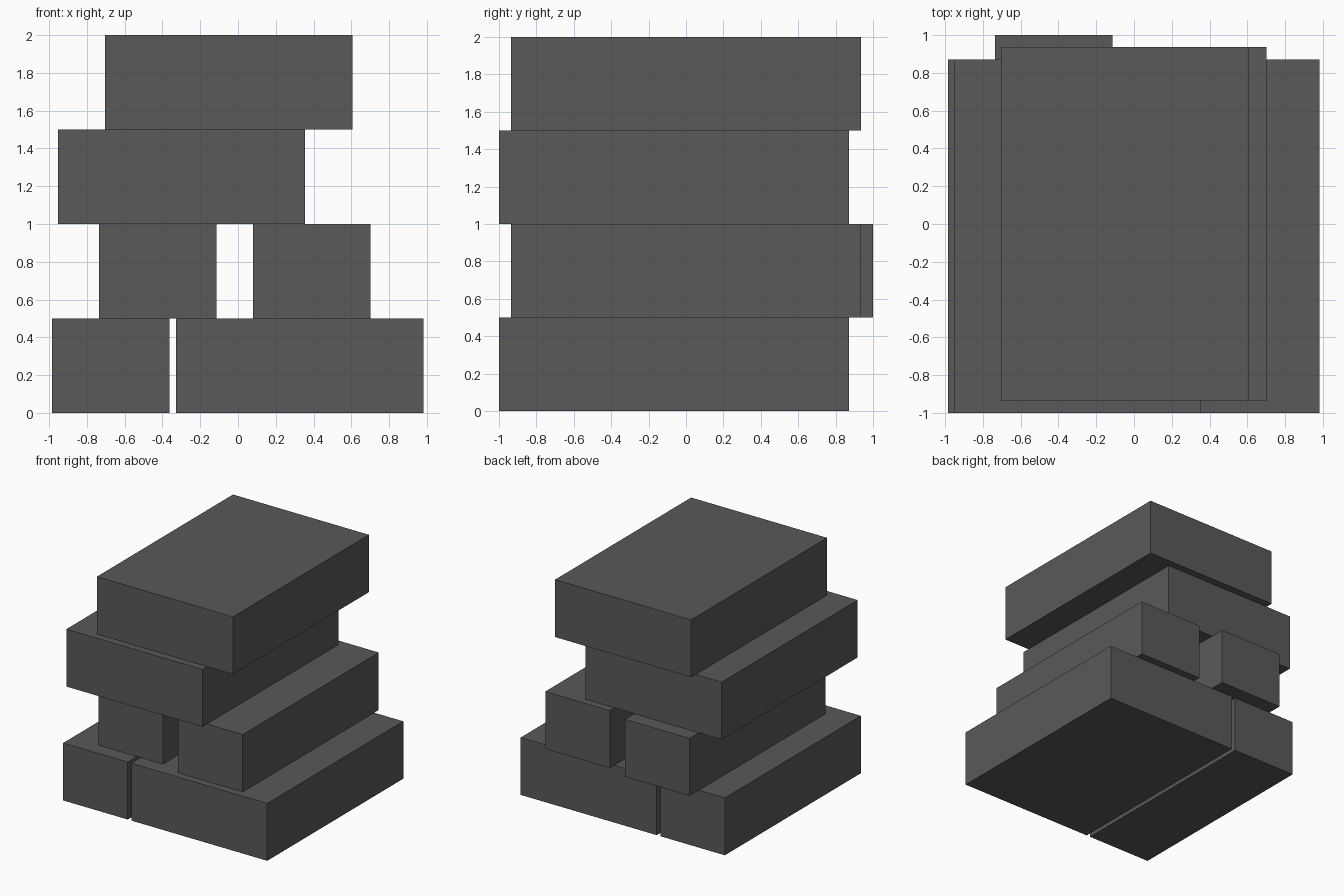
import bpy

cube = bpy.data.objects.get("Cube")
if cube:
    bpy.data.objects.remove(cube, do_unlink=True)

# One dark grey for every block
grey = bpy.data.materials.new("dark_grey")
grey.use_nodes = True
colour = (0.1, 0.1, 0.1, 1)
grey.diffuse_color = colour
grey.node_tree.nodes["Principled BSDF"].inputs["Base Color"].default_value = colour

WIDE, NARROW = 1.31, 0.622   # block widths
DEPTH, HEIGHT = 1.872, 0.5   # shared by all blocks


def block(name, width, left_edge, front_edge, layer):
    """Add a block resting on the given layer of the stack."""
    bpy.ops.mesh.primitive_cube_add(
        size=1,
        location=(left_edge + width / 2, front_edge + DEPTH / 2, (layer + 0.5) * HEIGHT))
    obj = bpy.context.object
    obj.name = name
    obj.scale = (width, DEPTH, HEIGHT)
    bpy.ops.object.transform_apply(location=False, rotation=False, scale=True)
    obj.data.materials.append(grey)


# Bottom layer: a narrow and a wide block
block("bottom_narrow_block", NARROW, -0.985, -1, 0)
block("bottom_wide_block", WIDE, -0.328, -1, 0)

# Second layer: two narrow blocks with a gap
block("middle_right_block", NARROW, -0.735, -0.872, 1)
block("middle_left_block", NARROW, 0.079, -0.936, 1)

# Upper layers: one wide block each
block("upper_block", WIDE, -0.954, -1, 2)
block("top_block", WIDE, -0.704, -0.936, 3)
